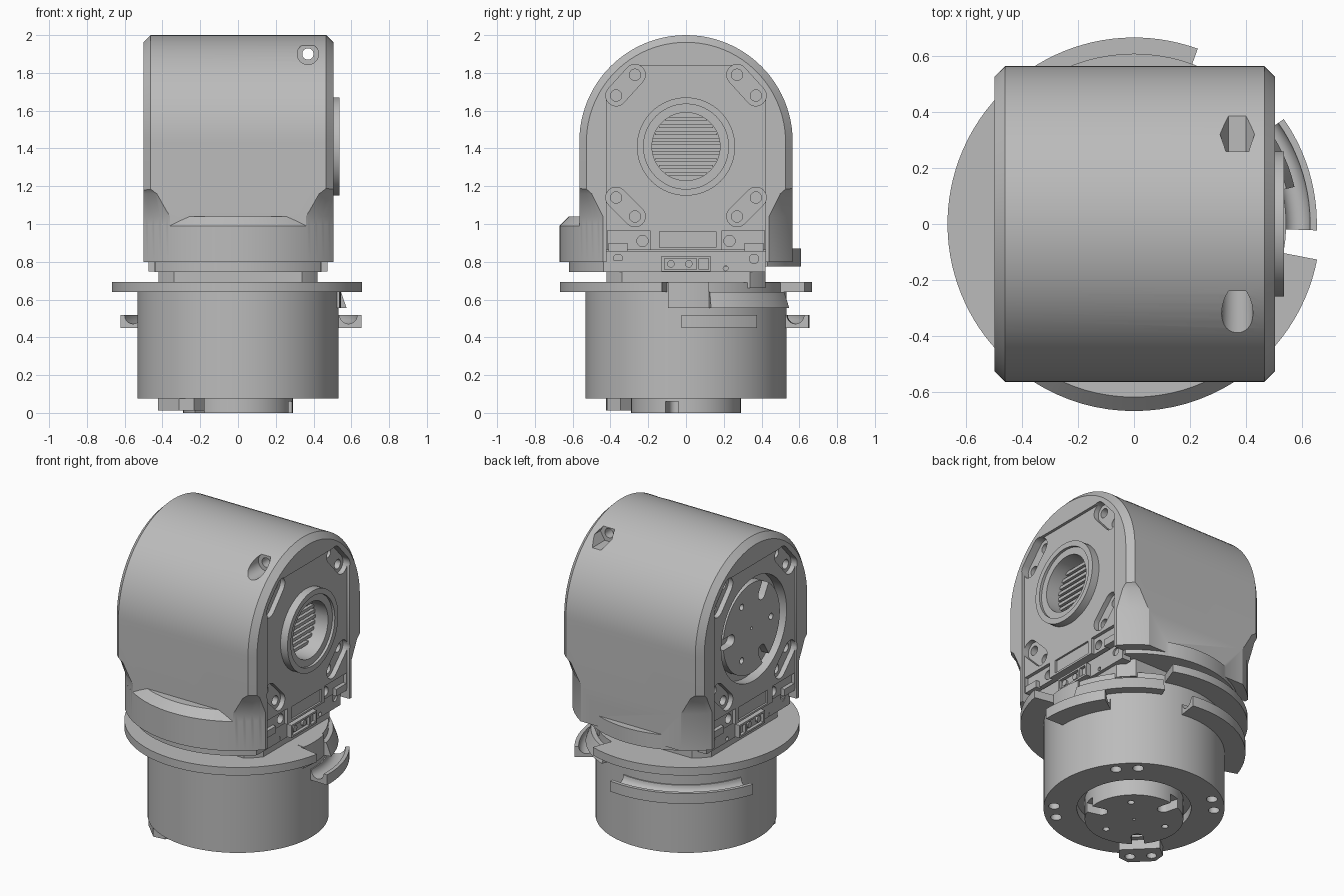
import bpy, bmesh, math
from mathutils import Matrix, Vector
from math import cos, sin, pi, radians

if "Cube" in bpy.data.objects:
    bpy.data.objects.remove(bpy.data.objects["Cube"])

grey = bpy.data.materials.new("machined grey")
grey.use_nodes = True
grey.diffuse_color = (0.5, 0.5, 0.5, 1)
grey.node_tree.nodes["Principled BSDF"].inputs["Base Color"].default_value = (0.5, 0.5, 0.5, 1)


def loft(name, rings, closed=False):
    """Skin a list of equal point loops, capped at both ends unless closed."""
    bm = bmesh.new()
    loops = [[bm.verts.new(p) for p in ring] for ring in rings]
    n = len(loops[0])
    pairs = list(zip(loops, loops[1:])) + ([(loops[-1], loops[0])] if closed else [])
    for a, b in pairs:
        for i in range(n):
            bm.faces.new((a[i], a[(i + 1) % n], b[(i + 1) % n], b[i]))
    if not closed:
        bm.faces.new(loops[0])
        bm.faces.new(loops[-1])
    bmesh.ops.recalc_face_normals(bm, faces=bm.faces)
    mesh = bpy.data.meshes.new(name)
    bm.to_mesh(mesh)
    bm.free()
    mesh.materials.append(grey)
    ob = bpy.data.objects.new(name, mesh)
    bpy.context.collection.objects.link(ob)
    return ob


def place(axis, u, v, w):
    return {"X": (w, u, v), "Y": (u, w, v), "Z": (u, v, w)}[axis]


def prism(name, axis, pts, a, b):
    return loft(name, [[place(axis, u, v, w) for u, v in pts] for w in (a, b)])


def circle(r, cu=0, cv=0, n=48, turn=0):
    return [(cu + r * cos(turn + 2 * pi * i / n), cv + r * sin(turn + 2 * pi * i / n)) for i in range(n)]


def rect(u0, u1, v0, v1):
    return [(u0, v0), (u1, v0), (u1, v1), (u0, v1)]


def capsule(p, q, r, n=10):
    p, q = Vector(p), Vector(q)
    t = math.atan2(q.y - p.y, q.x - p.x)
    out = []
    for c, start in ((q, t - pi / 2), (p, t + pi / 2)):
        out += [(c.x + r * cos(start + pi * i / n), c.y + r * sin(start + pi * i / n)) for i in range(n + 1)]
    return out


def sweep(name, profile, a0=0, a1=360, step=4):
    """Turn an (r, z) cross-section around the vertical axis."""
    full = a1 - a0 == 360
    n = max(2, round((a1 - a0) / step))
    angles = [radians(a0 + (a1 - a0) * i / n) for i in range(n if full else n + 1)]
    return loft(name, [[(r * cos(a), r * sin(a), z) for r, z in profile] for a in angles], full)


def combine(target, *tools, op="DIFFERENCE"):
    for tool in tools:
        mod = target.modifiers.new("cut", "BOOLEAN")
        mod.operation, mod.object, mod.solver = op, tool, "EXACT"
        bpy.context.view_layer.objects.active = target
        bpy.ops.object.modifier_apply(modifier=mod.name)
        bpy.data.objects.remove(tool)
    return target


def disc_z(name, r, z0, z1, n=72):
    return prism(name, "Z", circle(r, n=n), z0, z1)


# Upper housing: arched block with chamfered ends
MID, R = 1.435, 0.565


def arch(x, r):
    arc = [(x, r * cos(pi * i / 48), MID + r * sin(pi * i / 48)) for i in range(49)]
    return arc + [(x, -r, 0.8), (x, r, 0.8)]


housing = loft("upper_housing", [arch(-0.5, R - 0.038), arch(-0.462, R), arch(0.467, R), arch(0.505, R - 0.038)])
flare = loft("flare", [[(r * cos(a), r * sin(a), z) for a in [2 * pi * i / 90 for i in range(90)]]
                       for r, z in ((0.67, 0.7), (0.67, 1.04), (0.71, 1.16), (0.8, 1.27), (0.95, 1.4), (0.95, 2.1))])
combine(housing, flare, op="INTERSECT")


# Rounded collars low on the front and back
def collar(name, profile, a0, a1, half):
    ob = sweep(name, profile, a0, a1)
    return combine(ob, prism("trim", "Z", rect(-half, half, -1, 1), 0.5, 1.5), op="INTERSECT")


combine(housing,
        collar("front_collar", [(0.3, 0.8), (0.67, 0.8), (0.67, 0.99), (0.62, 1.04), (0.3, 1.04)], 185, 355, 0.495),
        collar("back_collar", [(0.3, 0.775), (0.61, 0.775), (0.61, 0.87), (0.3, 0.87)], 5, 175, 0.43),
        op="UNION")
collar("collar_step", [(0.3, 0.745), (0.62, 0.745), (0.62, 0.81), (0.3, 0.81)], 185, 355, 0.44)

# Cross bolt hole with round mouth at the front and hex pocket at the back
combine(housing,
        prism("bolt_hole", "Y", circle(0.03, 0.37, 1.9, 24), -1, 1),
        prism("bolt_mouth", "Y", circle(0.056, 0.37, 1.9, 32), -1, -0.24),
        prism("nut_pocket", "Y", circle(0.062, 0.37, 1.9, 6), 0.26, 1))

# Side panels: recess, corner pockets, screw holes and lower cut-outs
outline = [(-0.42, 0.85), (0.42, 0.85), (0.42, 1.68), (0.29, 1.84), (-0.29, 1.84), (-0.42, 1.68)]
for s in (1, -1):
    def cutter(pts, depth):
        return prism("cutter", "X", pts, s * depth, s * 0.7)
    combine(housing, cutter(outline, 0.487), cutter(rect(-0.42, 0.42, 0.7, 0.862), 0.43),
            cutter(rect(-0.14, 0.16, 0.875, 0.96), 0.475))
    for m in (1, -1):
        combine(housing, cutter(rect(*sorted((m * 0.19, m * 0.415)), 0.85, 0.965), 0.465),
                cutter(circle(0.03, m * 0.23, 0.91, 20), 0.42))
        for p, q in (((0.27, 1.79), (0.37, 1.68)), ((0.37, 1.14), (0.27, 1.04))):
            p, q = (m * p[0], p[1]), (m * q[0], q[1])
            combine(housing, cutter(capsule(p, q, 0.055), 0.455),
                    cutter(circle(0.03, *p, 20), 0.4), cutter(circle(0.03, *q, 20), 0.4))
        prism("lower_bracket", "X", rect(*sorted((m * 0.31, m * 0.41)), 0.855, 0.9), s * 0.44, s * 0.49)

# Bearing ring with slatted opening on the left side
EYE = 1.41
combine(housing, prism("bore", "X", circle(0.18, 0, EYE), 0.36, 0.7))
ring = prism("bearing_ring", "X", circle(0.26, 0, EYE, 64), 0.47, 0.537)
combine(ring, prism("bore", "X", circle(0.18, 0, EYE), 0.3, 0.7),
        prism("step", "X", circle(0.225, 0, EYE, 56), 0.52, 0.7))
for i in range(-4, 5):
    w = math.sqrt(0.18 ** 2 - (0.036 * i) ** 2)
    prism("vent_slat", "X", rect(-w, w, EYE + 0.036 * i - 0.01, EYE + 0.036 * i + 0.01), 0.35, 0.43)


# Output discs: notched face plates, one on the right side and one underneath
def output_disc(name, matrix, height):
    ob = disc_z(name, 0.29, -0.03, height)
    for k in range(3):
        a = radians(90 + 120 * k)
        d, h = Vector((cos(a), sin(a))), Vector((cos(a + pi / 3), sin(a + pi / 3)))
        combine(ob, prism("notch", "Z", capsule(d * 0.21, d * 0.36, 0.036), height - 0.06, 1),
                prism("pin_hole", "Z", circle(0.02, *(h * 0.2), 16), height - 0.04, 1))
    combine(ob, prism("centre_hole", "Z", circle(0.01, n=12), height - 0.03, 1))
    ob.data.transform(matrix)
    return ob


combine(housing, prism("disc_recess", "X", circle(0.335, 0, EYE, 72), -0.7, -0.42))
output_disc("side_output_disc", Matrix.Translation((-0.42, 0, EYE)) @ Matrix.Rotation(-pi / 2, 4, "Y"), 0.05)
output_disc("base_output_disc", Matrix.Translation((0, 0, 0.12)) @ Matrix.Rotation(radians(-45), 4, "Z")
            @ Matrix.Rotation(pi, 4, "X"), 0.12)

# Neck between the housing and the base, with a connector on each side
neck = prism("neck", "Z", rect(-0.42, 0.42, -0.42, 0.42), 0.66, 0.87)
combine(neck, disc_z("round_off", 0.54, 0.5, 1), op="INTERSECT")
for s in (1, -1):
    plate = prism("connector_plate", "X", rect(-0.42, 0.42, 0.745, 0.855), s * 0.38, s * 0.442)
    for y in (-0.21, 0.21):
        combine(plate, prism("pin", "X", circle(0.013, y, 0.765, 12), s * 0.41, s * 0.6))
    for m in (1, -1):
        combine(plate, prism("screw", "X", circle(0.025, m * 0.36, 0.815, 16), s * 0.42, s * 0.6))
    plug = prism("connector", "X", rect(-0.13, 0.13, 0.748, 0.83), s * 0.43, s * 0.475)
    combine(plug, prism("socket", "X", rect(-0.115, 0.055, 0.76, 0.818), s * 0.455, s * 0.6),
            prism("socket", "X", rect(0.07, 0.12, 0.76, 0.818), s * 0.455, s * 0.6))
    for y in (-0.08, 0.015):
        prism("contact", "X", circle(0.02, y, 0.789, 12), s * 0.44, s * 0.468)

# Base drum with a recess and paired screw holes underneath
base = disc_z("base_drum", 0.532, 0.075, 0.69, 96)
combine(base, disc_z("base_recess", 0.336, 0, 0.13))
for k in (45, 135, 315):
    for off in (-8, 8):
        a = radians(k + off)
        combine(base, prism("screw_hole", "Z", circle(0.033, 0.47 * cos(a), 0.47 * sin(a), 20), 0, 0.15))

# Locating foot under the base
foot = loft("locating_foot", [[(*(Matrix.Rotation(radians(225), 2) @ Vector(p)), z)
            for p in ((0.37, -0.12), (0.46, -0.13), (0.52, -0.08), (0.52, 0.08), (0.46, 0.13), (0.37, 0.12))]
            for z in (0.012, 0.09)])
for off in (-8, 8):
    a = radians(225 + off)
    combine(foot, prism("screw_hole", "Z", circle(0.03, 0.46 * cos(a), 0.46 * sin(a), 20), 0, 0.06))

# Open flange and the curved cable guides below it
sweep("flange", [(0.4, 0.64), (0.668, 0.64), (0.668, 0.692), (0.4, 0.692)], 70, 349, 3)
scoop = [(0.585 + 0.046 * cos(t), 0.517 - 0.046 * sin(t)) for t in [pi * i / 10 for i in range(11)]]
guide = [(0.5, 0.45), (0.655, 0.45), (0.655, 0.517)] + scoop + [(0.5, 0.517)]
sweep("back_guide", guide, 82, 162, 3)
sweep("side_guide", guide, -2, 35, 3)
sweep("guide_strap", [(0.5, 0.555), (0.545, 0.555), (0.545, 0.692), (0.5, 0.692)], -10, 13)
sweep("guide_lip", [(0.5, 0.555), (0.59, 0.555), (0.56, 0.64), (0.5, 0.64)], 13, 68)

# Smooth the curves, keep the edges crisp
bpy.ops.object.select_all(action="DESELECT")
for ob in bpy.context.scene.objects:
    if ob.type == "MESH":
        ob.select_set(True)
        bpy.context.view_layer.objects.active = ob
bpy.ops.object.shade_smooth_by_angle(angle=radians(25))
